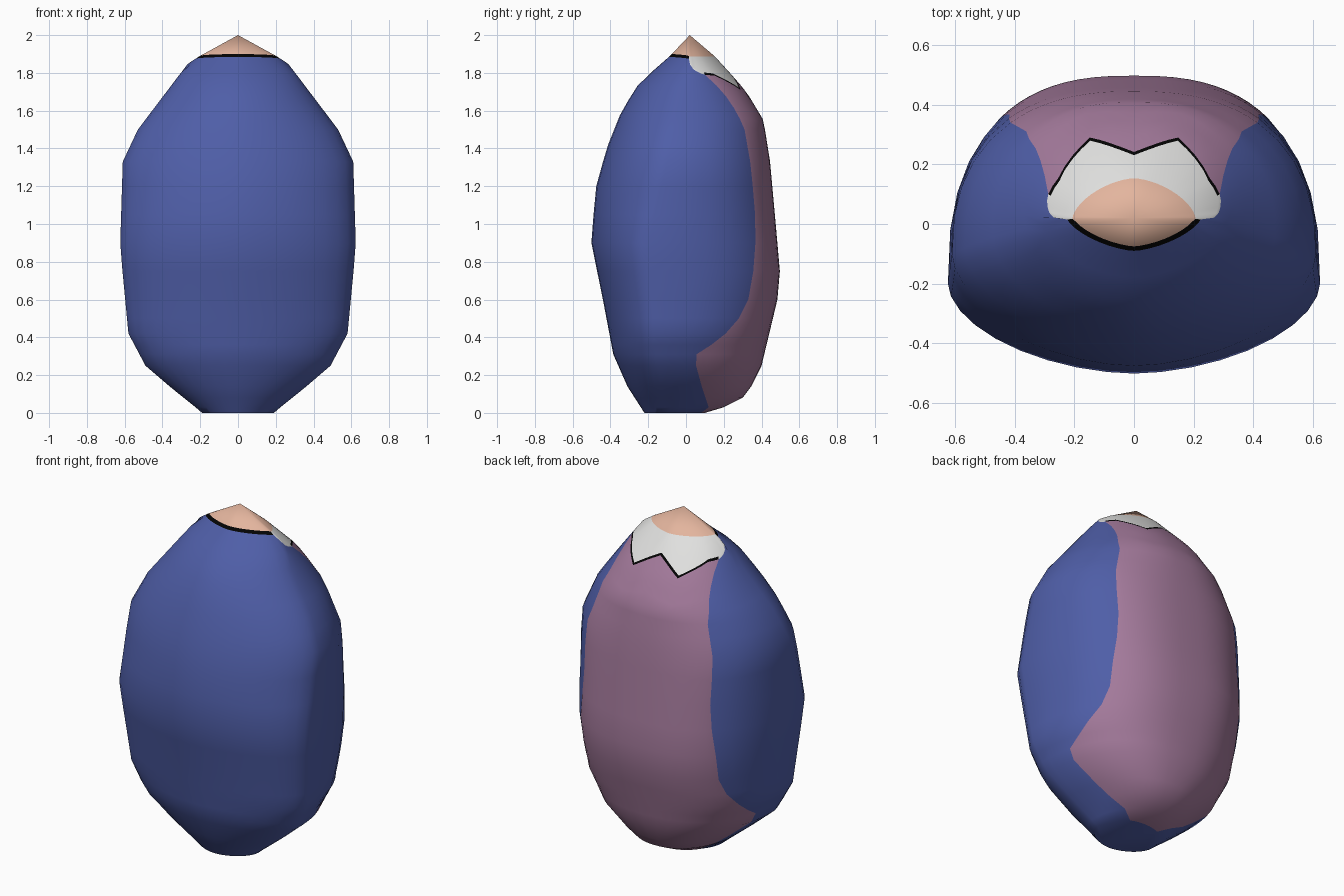
import bpy, bmesh, math

if "Cube" in bpy.data.objects:
    bpy.data.objects.remove(bpy.data.objects["Cube"])

COLOURS = {
    "blue_cloth": (0.078, 0.112, 0.39), "mauve_cloth": (0.37, 0.195, 0.33),
    "white_collar": (0.75, 0.75, 0.74), "skin": (0.77, 0.46, 0.34),
    "black_edge": (0.001, 0.001, 0.001)}
BLUE, MAUVE, WHITE, SKIN, BLACK = range(5)


def lerp(table, t):
    """Read a value from a small profile table."""
    if t <= table[0][0]:
        return table[0][1]
    for (a, va), (b, vb) in zip(table, table[1:]):
        if t <= b:
            return va + (vb - va) * (t - a) / (b - a)
    return table[-1][1]


# Profiles over height: half width, front edge, back edge, widest line, panel edge
WIDTH = [(0, .19), (.03, .225), (.13, .35), (.25, .49), (.42, .58), (.88, .624),
         (1.33, .61), (1.5, .53), (1.85, .265), (1.88, .215), (1.9, .19)]
FRONT = [(0, -.22), (.14, -.31), (.31, -.385), (.6, -.44), (.91, -.503), (1.2, -.475),
         (1.4, -.42), (1.6, -.34), (1.75, -.245), (1.88, -.095), (1.9, -.075)]
BACK = [(0, .10), (.03, .20), (.09, .32), (.25, .40), (.68, .503), (1.0, .475),
        (1.33, .445), (1.55, .41), (1.7, .32), (1.78, .25), (1.86, .18), (1.9, .14)]
MIDDLE = [(0, -.08), (.3, -.15), (.9, -.2), (1.33, -.10), (1.6, -.04), (1.8, 0), (1.9, .02)]
PANEL = [(0, .08), (.03, .12), (.15, .08), (.3, .04), (.39, .18), (.48, .27), (.6, .33),
         (.8, .365), (1.0, .37), (1.3, .345), (1.5, .31), (1.58, .275), (1.66, .225),
         (1.73, .165), (1.79, .10), (1.9, .05)]
# Roundness of the cross-section, front and back
P_FRONT = [(0, 1.8), (1.8, 1.8), (1.89, 1.5)]
P_BACK = [(0, 2.15), (.3, 2.35), (.8, 2.6), (1.2, 2.5), (1.5, 2.2), (1.8, 2.15), (1.89, 1.6)]

# Columns of the half body: front, side (up to the panel edge), back panel
NF, NS, NB = 9, 5, 10
N = NF + NS + NB


def point(col, z):
    yc, pb = lerp(MIDDLE, z), lerp(P_BACK, z)
    back = lerp(BACK, z) - yc
    edge = math.acos(min(1, max(0, (lerp(PANEL, z) - yc) / back)) ** (pb / 2))
    edge = math.pi - edge
    if col <= NF:
        a = math.pi / 2 * col / NF
    elif col <= NF + NS:
        a = math.pi / 2 + (edge - math.pi / 2) * (col - NF) / NS
    else:
        a = edge + (math.pi - edge) * (col - NF - NS) / NB
    s, c = max(0, math.sin(a)), abs(math.cos(a))
    if col <= NF:
        p, depth = lerp(P_FRONT, z), lerp(FRONT, z) - yc
    else:
        p, depth = pb, back
    x = 0 if col in (0, N) else lerp(WIDTH, z) * s ** (2 / p)
    return x, yc + depth * c ** (2 / p), z


def collar_edge(col):
    """Top of the cloth: level in front, dropping at the side, zigzag behind."""
    if col <= NF:
        return 1.885 - .01 * (col / NF) ** 2
    if col <= NF + NS:
        return lerp([(0, 1.875), (.2, 1.845), (.4, 1.82), (.7, 1.80), (1, 1.79)], (col - NF) / NS)
    return lerp([(0, 1.79), (.2, 1.785), (.6, 1.71), (1, 1.79)], (col - NF - NS) / NB)


def skin_edge(col):
    return collar_edge(col) + .015 if col < NF else 1.887


# Rings from the bottom up
heights = [0, .03, .08, .14, .25, .31, .36, .42, .5, .6, .75, .9, 1.05, 1.2, 1.33, 1.42, 1.5]
rings = [[h] * (N + 1) for h in heights]
for f in (.2, .4, .6, .8, 1):
    rings.append([1.5 + (collar_edge(c) - 1.5) * f for c in range(N + 1)])
cloth_rings = len(rings)
rings.append([collar_edge(c) + .012 for c in range(N + 1)])
rings.append([max(skin_edge(c), collar_edge(c) + .012) for c in range(N + 1)])

bm = bmesh.new()
loops = []
for ring in rings:
    half = [point(c, z) for c, z in enumerate(ring)]
    full = half + [(-x, y, z) for x, y, z in reversed(half[1:-1])]
    loops.append([bm.verts.new(p) for p in full])
M = 2 * N


def colour(r, col):
    if r < cloth_rings - 1:
        return MAUVE if col >= NF + NS else BLUE
    if r == cloth_rings - 1:
        return WHITE if NF <= col < NF + NS else BLACK
    return BLACK if col < NF else WHITE


# Body skin between rings
for r in range(len(rings) - 1):
    for i in range(M):
        j = (i + 1) % M
        face = bm.faces.new((loops[r][i], loops[r][j], loops[r + 1][j], loops[r + 1][i]))
        face.material_index = colour(r, i if i < N else M - 1 - i)

# Flat base and pointed top
bm.faces.new(loops[0]).material_index = BLUE
tip = bm.verts.new((0, .02, 2.0))
for i in range(M):
    bm.faces.new((loops[-1][i], loops[-1][(i + 1) % M], tip)).material_index = SKIN

bmesh.ops.remove_doubles(bm, verts=bm.verts, dist=.0005)
bmesh.ops.recalc_face_normals(bm, faces=bm.faces)
mesh = bpy.data.meshes.new("wrapped_body")
bm.to_mesh(mesh)
bm.free()
for name, rgb in COLOURS.items():
    mat = bpy.data.materials.new(name)
    mat.diffuse_color = (*rgb, 1)
    mat.use_nodes = True
    mat.node_tree.nodes["Principled BSDF"].inputs["Base Color"].default_value = mat.diffuse_color
    mesh.materials.append(mat)
body = bpy.data.objects.new("wrapped_body", mesh)
bpy.context.collection.objects.link(body)
bpy.context.view_layer.objects.active = body
body.select_set(True)
bpy.ops.object.shade_smooth_by_angle(angle=math.radians(45))
